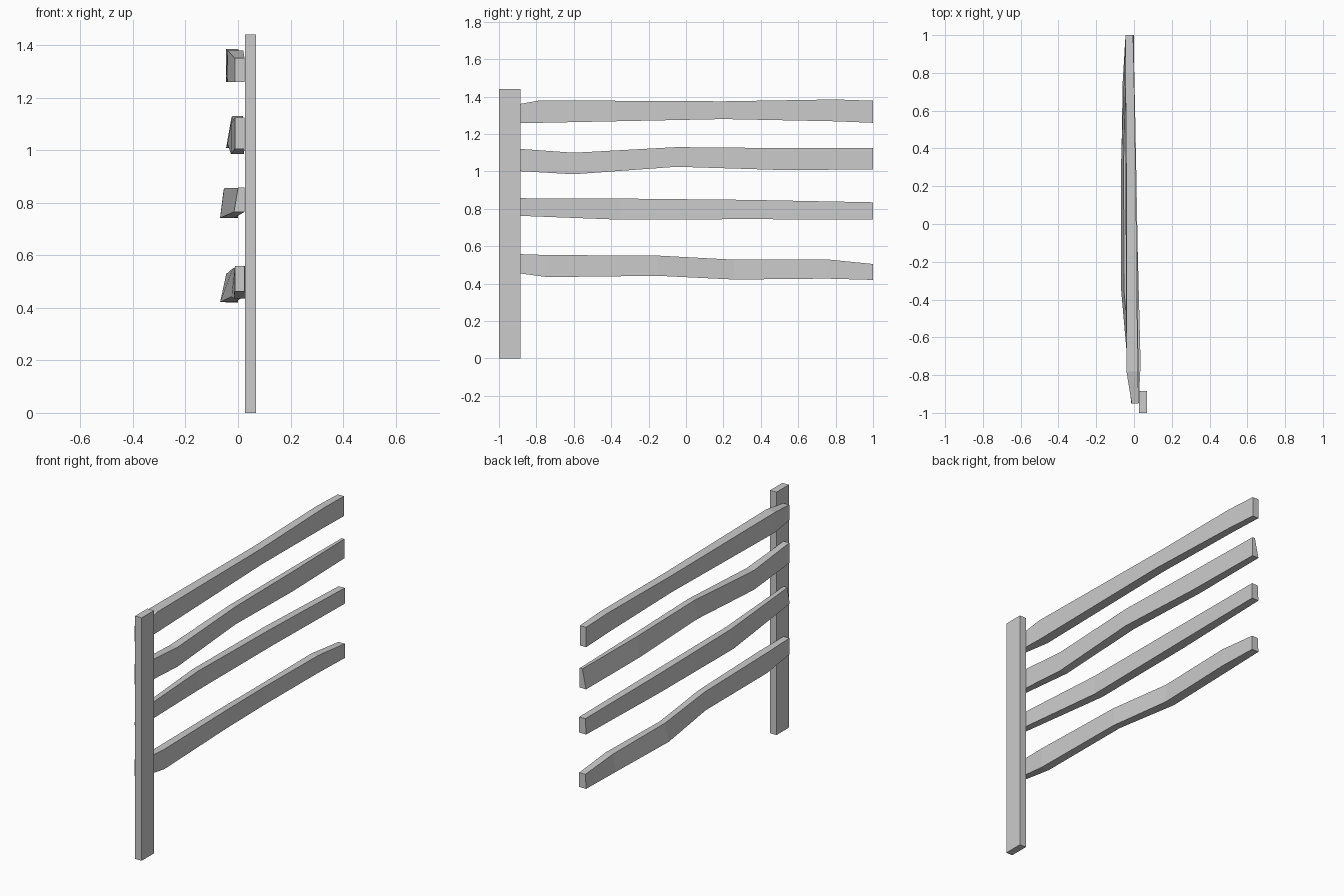
import bpy, bmesh

START, END = -0.95, 1.0


def mesh_object(name, rings):
    """Skin a row of four-sided rings and cap both ends."""
    bm = bmesh.new()
    loops = [[bm.verts.new(p) for p in ring] for ring in rings]
    for a, b in zip(loops, loops[1:]):
        for i in range(4):
            j = (i + 1) % 4
            bm.faces.new((a[i], a[j], b[j], b[i]))
    bm.faces.new(loops[0])
    bm.faces.new(loops[-1])
    bmesh.ops.recalc_face_normals(bm, faces=bm.faces)
    mesh = bpy.data.meshes.new(name)
    bm.to_mesh(mesh)
    bm.free()
    obj = bpy.data.objects.new(name, mesh)
    bpy.context.collection.objects.link(obj)
    return obj


def rail(name, stations):
    """Station: y, left x at bottom, left x at top, right x, bottom z, top z."""
    mesh_object(name, [[(lb, y, zb), (r, y, zb), (r, y, zt), (lt, y, zt)]
                       for y, lb, lt, r, zb, zt in stations])


# Upright post
mesh_object("post", [[(0.026, -1, z), (0.068, -1, z), (0.068, -0.885, z), (0.026, -0.885, z)]
                     for z in (0, 1.44)])

# Rough-hewn rails, top to bottom
rail("top_rail", [
    (START, -0.012, -0.012, 0.025, 1.26, 1.35),
    (-0.78, -0.04, -0.04, 0.02, 1.26, 1.38),
    (0.2, -0.045, -0.04, 0.01, 1.28, 1.375),
    (0.8, -0.045, -0.045, 0.0, 1.268, 1.385),
    (END, -0.045, -0.045, -0.005, 1.26, 1.378)])

rail("upper_middle_rail", [
    (START, -0.012, -0.012, 0.025, 1.005, 1.125),
    (-0.6, -0.027, -0.027, 0.022, 0.985, 1.10),
    (-0.05, -0.04, -0.02, 0.018, 1.025, 1.13),
    (0.5, -0.045, -0.025, 0.008, 1.008, 1.125),
    (END, -0.045, -0.02, -0.003, 1.01, 1.125)])

rail("lower_middle_rail", [
    (START, -0.015, 0.0, 0.025, 0.765, 0.857),
    (-0.35, -0.068, -0.053, -0.015, 0.742, 0.855),
    (0.33, -0.068, -0.055, -0.01, 0.745, 0.848),
    (END, -0.045, -0.04, 0.0, 0.742, 0.835)])

rail("bottom_rail", [
    (START, -0.012, -0.012, 0.025, 0.463, 0.56),
    (-0.74, -0.015, -0.012, 0.035, 0.435, 0.553),
    (-0.15, -0.025, -0.02, 0.02, 0.442, 0.55),
    (0.26, -0.068, -0.045, -0.01, 0.422, 0.528),
    (0.75, -0.06, -0.045, 0.0, 0.427, 0.53),
    (END, -0.045, -0.04, 0.0, 0.42, 0.505)])
